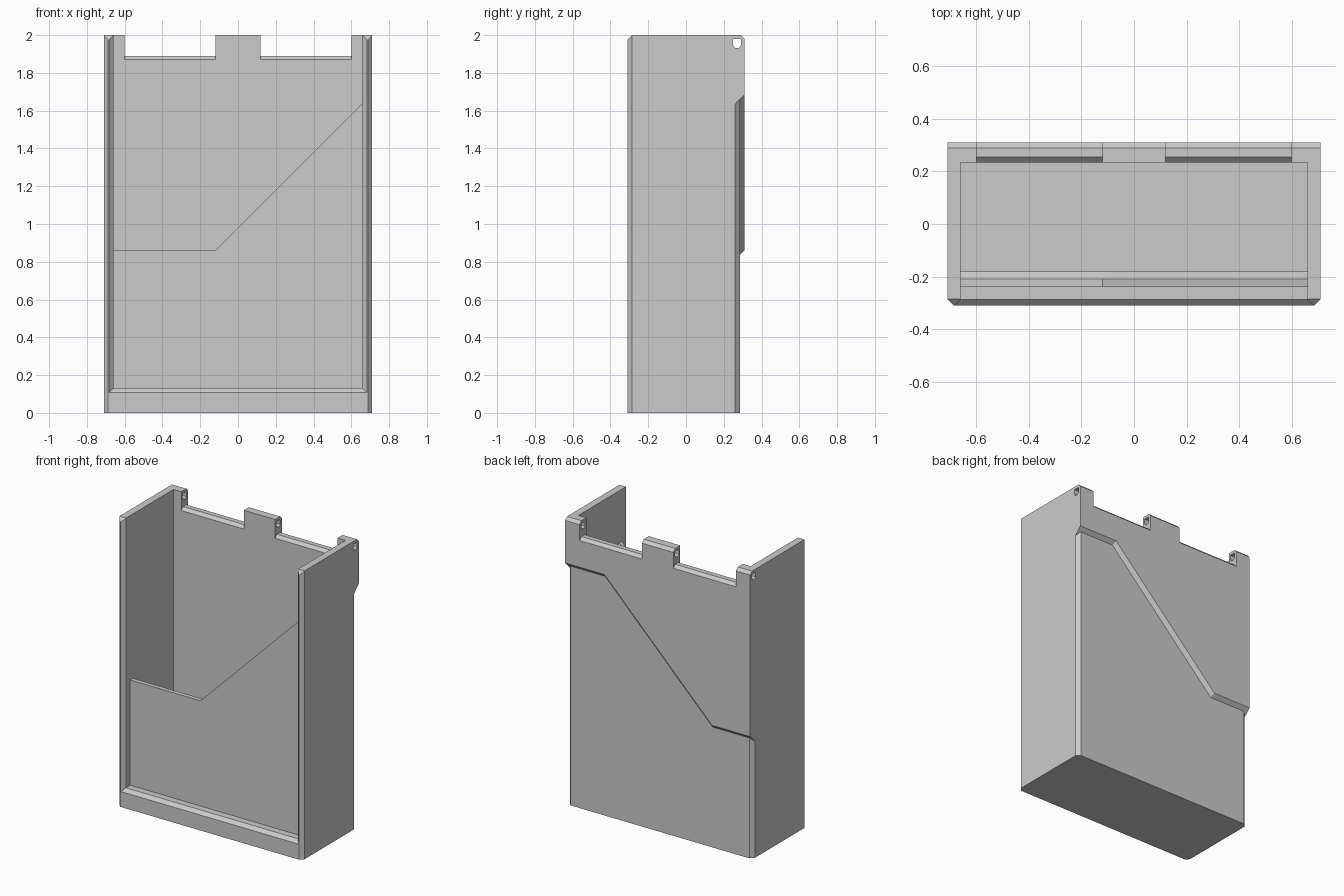
import bpy
import bmesh

cube = bpy.data.objects.get("Cube")
if cube:
    bpy.data.objects.remove(cube, do_unlink=True)

grey = bpy.data.materials.new("plain grey")
grey.use_nodes = True
colour = (0.6, 0.6, 0.6, 1)
grey.diffuse_color = colour
for node in grey.node_tree.nodes:
    if node.type == 'BSDF_PRINCIPLED':
        node.inputs["Base Color"].default_value = colour


def loft(name, *rings):
    """Closed solid through matching rings of 3D points."""
    bm = bmesh.new()
    loops = [[bm.verts.new(p) for p in ring] for ring in rings]
    n = len(loops[0])
    for a, b in zip(loops, loops[1:]):
        for i in range(n):
            j = (i + 1) % n
            bm.faces.new((a[i], a[j], b[j], b[i]))
    bm.faces.new(loops[0])
    bm.faces.new(loops[-1])
    bmesh.ops.recalc_face_normals(bm, faces=bm.faces)
    mesh = bpy.data.meshes.new(name)
    bm.to_mesh(mesh)
    bm.free()
    mesh.materials.append(grey)
    obj = bpy.data.objects.new(name, mesh)
    bpy.context.collection.objects.link(obj)
    return obj


def along_x(name, yz, x0, x1):
    return loft(name, *[[(x, y, z) for y, z in yz] for x in (x0, x1)])


def at_y(y, xz):
    return [(x, y, z) for x, z in xz]


def box(name, x0, x1, y0, y1, z0, z1):
    return along_x(name, [(y0, z0), (y1, z0), (y1, z1), (y0, z1)], x0, x1)


def combine(target, tool, operation='DIFFERENCE'):
    """Apply a boolean and discard the tool."""
    mod = target.modifiers.new("cut", 'BOOLEAN')
    mod.operation = operation
    mod.solver = 'EXACT'
    mod.object = tool
    bpy.context.view_layer.objects.active = target
    bpy.ops.object.modifier_apply(modifier=mod.name)
    bpy.data.objects.remove(tool, do_unlink=True)


W, D, H = 0.71, 0.31, 2.0      # half width, half depth, height
IN = 0.66                      # inner half width
TOP = 2.1                      # cutters pass above the top

# Shell with chamfered vertical corners
half = [(0.687, -D), (W, -0.287), (W, 0.26), (0.685, 0.285)]
plan = half + [(-x, y) for x, y in reversed(half)]
shell = loft("case_shell", *[[(x, y, z) for x, y in plan] for z in (0, H)])


# Raised upper back plate, its stepped lower edge bevelled
def plate_outline(high, low, x_high, x_low):
    return [(W, H), (W, high), (x_high, high), (x_low, low), (-W, low), (-W, H)]


inner = plate_outline(1.635, 0.81, 0.431, -0.394)
outer = plate_outline(1.685, 0.86, 0.41, -0.415)
plate = loft("back_plate", at_y(0.26, inner), at_y(D, outer))
combine(shell, plate, 'UNION')

# Hollow interior and open front
combine(shell, box("cavity", -IN, IN, -0.2, 0.235, 0.05, TOP))
combine(shell, box("front_opening", -IN, IN, -0.4, 0.1, 0.13, TOP))


# Flared edge around the front opening
def opening(grow):
    x, z = IN + grow, 0.13 - grow
    return [(-x, z), (x, z), (x, TOP), (-x, TOP)]


combine(shell, loft("flare", at_y(-0.287, opening(0)), at_y(-0.333, opening(0.046))))

# Chamfers along the top front and top back
combine(shell, along_x("front_chamfer", [(-0.275, 2.01), (-0.33, 1.955), (-0.33, 2.01)], -1, 1))
combine(shell, along_x("back_chamfer", [(0.28, 2.01), (0.33, 1.96), (0.33, 2.01)], -1, 1))

# Two hinge notches in the back wall, with bevelled sills
sill = [(0.2, 1.835), (0.255, 1.89), (0.29, 1.89), (0.33, 1.85), (0.33, TOP), (0.2, TOP)]
for x0, x1 in ((-0.6, -0.12), (0.12, 0.6)):
    combine(shell, along_x("notch", sill, x0, x1))

# Hinge pin hole through all three knuckles
pin = [(0.25, 1.98), (0.25, 1.945), (0.26, 1.932), (0.28, 1.932), (0.29, 1.945), (0.29, 1.98)]
combine(shell, along_x("pin_hole", pin, -1, 1))


# Recessed front panel with a slanted top, bevelled at the rear
def panel_outline(drop):
    shift = 0.414 * drop
    xc, zc = -0.12 + shift, 0.86 - drop
    return [(-IN, 0.06), (IN, 0.06), (IN, zc + IN - xc), (xc, zc), (-IN, zc)]


panel = loft("front_panel", at_y(-0.24, panel_outline(0)),
             at_y(-0.21, panel_outline(0)), at_y(-0.18, panel_outline(0.03)))
